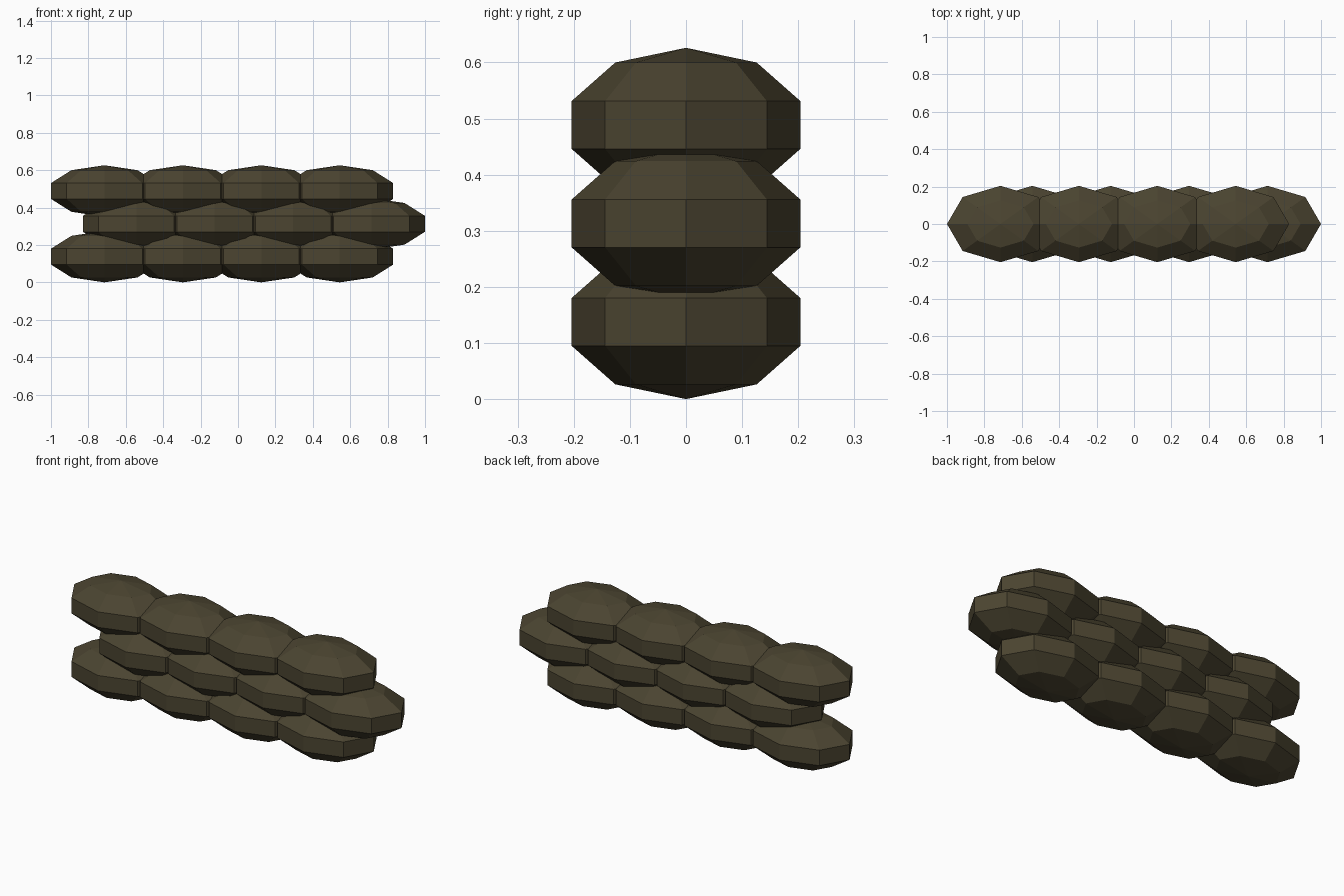
import bpy, bmesh
from mathutils import Matrix

if "Cube" in bpy.data.objects:
    bpy.data.objects.remove(bpy.data.objects["Cube"])

# Sackcloth colour
sack = bpy.data.materials.new("dark_olive_sack")
sack.diffuse_color = (0.07, 0.058, 0.03, 1)
sack.use_nodes = True
sack.node_tree.nodes["Principled BSDF"].inputs["Base Color"].default_value = sack.diffuse_color

# One faceted bag: squashed 8-sided sphere with 5 bands
mesh = bpy.data.meshes.new("sandbag")
bm = bmesh.new()
bmesh.ops.create_uvsphere(bm, u_segments=8, v_segments=5, radius=1,
                          matrix=Matrix.Diagonal((0.3005, 0.2145, 0.1375, 1)))
bm.to_mesh(mesh)
bm.free()
mesh.materials.append(sack)

# Three staggered rows of four overlapping bags
for row in range(3):
    shift = 0.17 if row == 1 else 0
    for i in range(4):
        bag = bpy.data.objects.new(f"sandbag_row{row + 1}_{i + 1}", mesh)
        bag.location = (-0.714 + 0.4193 * i + shift, 0, 0.1375 + 0.1755 * row)
        bpy.context.collection.objects.link(bag)
